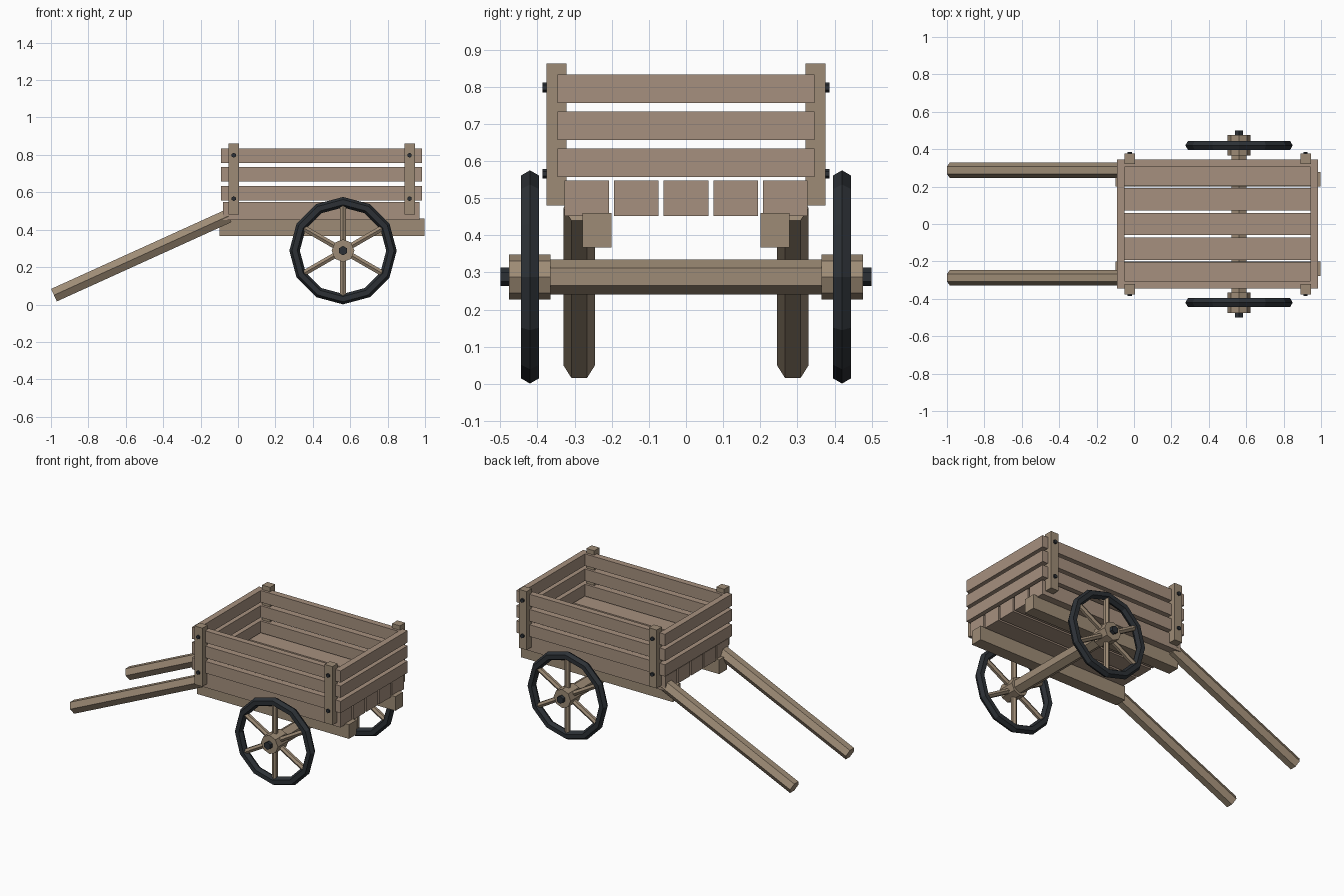
import bpy, bmesh, math
from mathutils import Vector

if "Cube" in bpy.data.objects:
    bpy.data.objects.remove(bpy.data.objects["Cube"])


def material(name, rgb):
    m = bpy.data.materials.new(name)
    m.diffuse_color = (*rgb, 1)
    m.use_nodes = True
    m.node_tree.nodes["Principled BSDF"].inputs["Base Color"].default_value = m.diffuse_color
    return m


BOARD = material("board_wood", (0.38, 0.28, 0.21))
FRAME = material("frame_wood", (0.34, 0.26, 0.18))
IRON = material("iron", (0.025, 0.03, 0.036))


def finish(bm, name, mat):
    bmesh.ops.recalc_face_normals(bm, faces=bm.faces)
    me = bpy.data.meshes.new(name)
    bm.to_mesh(me)
    bm.free()
    me.materials.append(mat)
    ob = bpy.data.objects.new(name, me)
    bpy.context.collection.objects.link(ob)
    return ob


def box(name, x, y, z, mat):
    """Box from (min, max) ranges."""
    bm = bmesh.new()
    bmesh.ops.create_cube(bm, size=1)
    for v in bm.verts:
        v.co = [r[0] + (c + 0.5) * (r[1] - r[0]) for c, r in zip(v.co, (x, y, z))]
    return finish(bm, name, mat)


def rod(name, a, b, radius, sides, up, mat):
    """Prism from a to b with its first corner pointing along up."""
    a, b, up = Vector(a), Vector(b), Vector(up)
    side = (b - a).normalized().cross(up)
    bm = bmesh.new()
    rings = []
    for p in (a, b):
        rings.append([bm.verts.new(p + radius * (up * math.cos(t) + side * math.sin(t)))
                      for t in (2 * math.pi * i / sides for i in range(sides))])
    for ring in rings:
        bm.faces.new(ring)
    for i in range(sides):
        j = (i + 1) % sides
        bm.faces.new((rings[0][i], rings[0][j], rings[1][j], rings[1][i]))
    return finish(bm, name, mat)


def span(s, lo, hi):
    """Y range mirrored to side s."""
    return tuple(sorted((s * lo, s * hi)))


WX, WZ, WY = 0.5615, 0.288, 0.42
Y, Z = (0, 1, 0), (0, 0, 1)

# floor planks
for i in range(-2, 3):
    box("floor_plank", (-0.08, 0.97), (i * 0.1335 - 0.06, i * 0.1335 + 0.06), (0.452, 0.547), BOARD)

# end boards and side boards
for z in (0.557, 0.657, 0.756):
    h = (z, z + 0.077)
    for x in (-0.09, 0.945):
        box("end_board", (x, x + 0.04), (-0.346, 0.346), h, BOARD)
    for s in (-1, 1):
        box("side_board", (-0.05, 0.945), span(s, 0.306, 0.346), h, BOARD)

# axle
rod("axle", (WX, -0.37, WZ), (WX, 0.37, WZ), 0.047, 6, Z, FRAME)

for s in (-1, 1):
    # beams under the floor, corner posts with bolts, pull handles
    box("floor_beam", (-0.10, 0.998), span(s, 0.2, 0.279), (0.367, 0.46), FRAME)
    for x in (-0.0225, 0.9175):
        box("corner_post", (x - 0.0285, x + 0.0285), span(s, 0.322, 0.376), (0.48, 0.862), FRAME)
        for z in (0.566, 0.798):
            rod("post_bolt", (x, s * 0.36, z), (x, s * 0.386, z), 0.013, 6, Z, IRON)
    rod("handle", (-0.984, s * 0.2875, 0.05), (-0.05, s * 0.2875, 0.474), 0.0425, 6, Y, FRAME)

    # wheel: hub, axle pin, spokes and rim
    rod("wheel_hub", (WX, s * 0.365, WZ), (WX, s * 0.477, WZ), 0.061, 8, Z, FRAME)
    rod("axle_pin", (WX, s * 0.46, WZ), (WX, s * 0.5, WZ), 0.025, 6, Z, IRON)
    for i in range(6):
        t = math.pi / 6 + i * math.pi / 3
        d = Vector((math.cos(t), 0, math.sin(t)))
        c = Vector((WX, s * WY, WZ))
        rod("wheel_spoke", c + d * 0.04, c + d * 0.25, 0.0175, 6, Y, FRAME)
    bpy.ops.mesh.primitive_torus_add(major_segments=12, minor_segments=6, major_radius=0.259,
                                     minor_radius=0.028, location=(WX, s * WY, WZ),
                                     rotation=(math.pi / 2, 0, 0))
    rim = bpy.context.object
    rim.name = "wheel_rim"
    rim.data.materials.append(IRON)
    rim.data.shade_flat()
